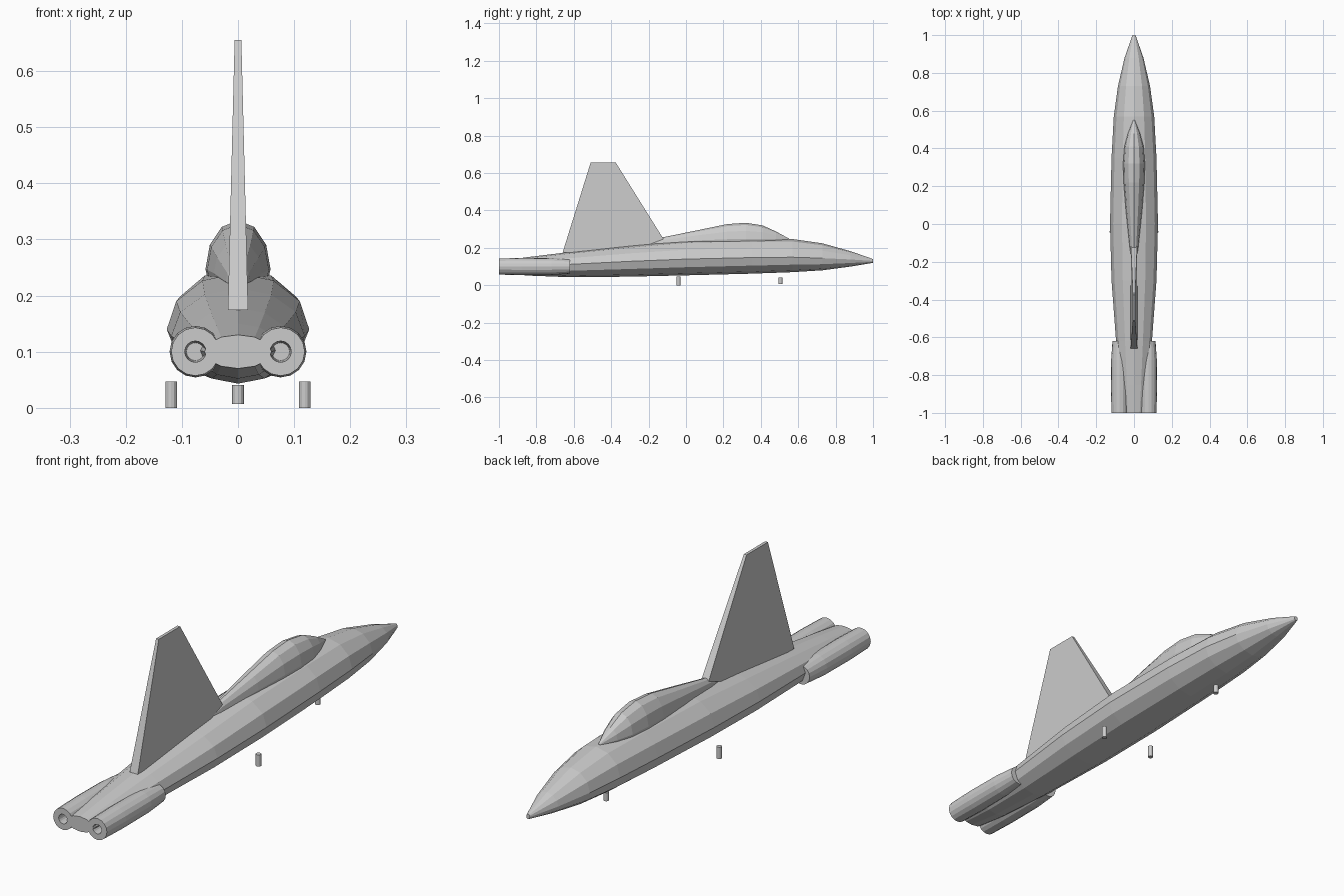
import bpy, bmesh
from math import sin, cos, tau

if "Cube" in bpy.data.objects:
    bpy.data.objects.remove(bpy.data.objects["Cube"], do_unlink=True)

grey = bpy.data.materials.new("light_grey")
grey.use_nodes = True
grey.diffuse_color = (0.6, 0.6, 0.6, 1)
grey.node_tree.nodes["Principled BSDF"].inputs["Base Color"].default_value = (0.6, 0.6, 0.6, 1)


def finish(name, bm):
    bmesh.ops.recalc_face_normals(bm, faces=bm.faces)
    mesh = bpy.data.meshes.new(name)
    bm.to_mesh(mesh)
    bm.free()
    mesh.materials.append(grey)
    obj = bpy.data.objects.new(name, mesh)
    bpy.context.collection.objects.link(obj)
    return obj


def loft(name, stations, sides=12, x=0):
    """Skin rings along y; each station is (y, half width, bottom, middle, top)."""
    bm = bmesh.new()
    rings = []
    for y, w, low, mid, high in stations:
        ring = []
        for i in range(sides):
            a = tau * i / sides
            h = high - mid if cos(a) > 0 else mid - low
            ring.append(bm.verts.new((x + w * sin(a), y, mid + h * cos(a))))
        rings.append(ring)
    for a, b in zip(rings, rings[1:]):
        for i in range(sides):
            j = (i + 1) % sides
            bm.faces.new((a[i], a[j], b[j], b[i]))
    bm.faces.new(rings[0])
    bm.faces.new(rings[-1])
    return finish(name, bm)


# Fuselage
loft("fuselage", [
    (1.0, 0.008, 0.12, 0.13, 0.14),
    (0.88, 0.05, 0.1, 0.138, 0.182),
    (0.73, 0.085, 0.08, 0.145, 0.224),
    (0.57, 0.107, 0.07, 0.15, 0.247),
    (0.35, 0.119, 0.062, 0.148, 0.249),
    (0.0, 0.127, 0.053, 0.14, 0.24),
    (-0.3, 0.119, 0.046, 0.128, 0.213),
    (-0.62, 0.095, 0.043, 0.112, 0.178),
    (-0.85, 0.075, 0.052, 0.104, 0.15),
    (-1.0, 0.06, 0.07, 0.1, 0.13),
])

# Canopy with its tapering spine
loft("canopy", [
    (0.55, 0.004, 0.235, 0.245, 0.25),
    (0.48, 0.032, 0.2, 0.246, 0.288),
    (0.41, 0.051, 0.19, 0.247, 0.32),
    (0.32, 0.058, 0.18, 0.247, 0.334),
    (0.22, 0.055, 0.18, 0.246, 0.327),
    (0.07, 0.043, 0.18, 0.24, 0.296),
    (-0.13, 0.022, 0.18, 0.225, 0.255),
    (-0.2, 0.012, 0.18, 0.205, 0.225),
])

# Tail fin, thinner toward the tip
bm = bmesh.new()
fin_outline = [(-0.66, 0.174), (-0.51, 0.655), (-0.375, 0.655), (-0.12, 0.247), (-0.3, 0.18)]
sheets = []
for side in (-1, 1):
    sheets.append([bm.verts.new((side * (0.006 + 0.025 * (0.655 - z)), y, z))
                   for y, z in fin_outline])
    bm.faces.new(sheets[-1])
for i in range(len(fin_outline)):
    j = (i + 1) % len(fin_outline)
    bm.faces.new((sheets[0][i], sheets[0][j], sheets[1][j], sheets[1][i]))
finish("tail_fin", bm)

# Engine nacelles with recessed exhausts
for label, side in (("left", 1), ("right", -1)):
    profile = [(-0.62, 0.038), (-0.72, 0.045), (-0.88, 0.046), (-1.0, 0.043),
               (-1.0, 0.019), (-0.93, 0.016)]
    loft(label + "_engine", [(y, r, 0.1 - r, 0.1, 0.1 + r) for y, r in profile],
         sides=16, x=side * 0.076)

# Landing gear stubs
for name, x, y, low, high in (("nose_gear", 0, 0.505, 0.007, 0.041),
                              ("left_gear", 0.119, -0.04, 0, 0.047),
                              ("right_gear", -0.119, -0.04, 0, 0.047)):
    bpy.ops.mesh.primitive_cylinder_add(vertices=12, radius=0.0105, depth=high - low,
                                        location=(x, y, (low + high) / 2))
    bpy.context.object.name = name
    bpy.context.object.data.materials.append(grey)
